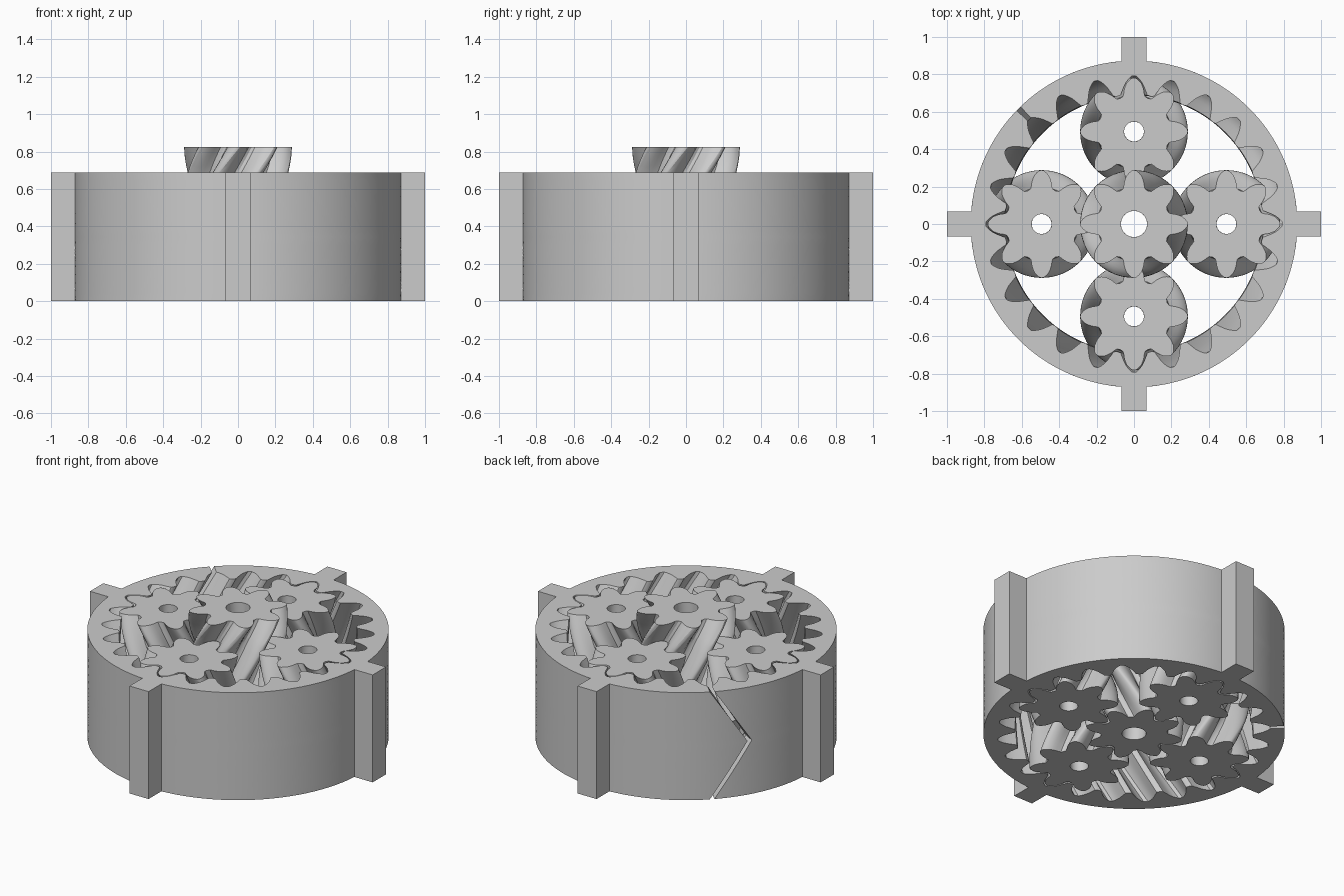
import bpy, bmesh, math
from math import radians, cos, sin

cube = bpy.data.objects.get("Cube")
if cube:
    bpy.data.objects.remove(cube, do_unlink=True)

HEIGHT = 0.687        # ring and planet height
SUN_TOP = 0.825
ORBIT = 0.494         # sun to planet distance
STEPS = 8             # layers per half of the herringbone

grey = bpy.data.materials.new("plain grey")
grey.use_nodes = True
colour = (0.6, 0.6, 0.6, 1)
grey.diffuse_color = colour
grey.node_tree.nodes["Principled BSDF"].inputs["Base Color"].default_value = colour

# half profiles from the tooth (or slot) centre to the middle of the gap: degrees, radius
TOOTH = [(0, .288), (2.2, .286), (5.5, .275), (8.5, .262), (10.8, .247),
         (13.3, .228), (15.2, .21), (17.2, .197), (22.5, .192)]
SLOT = [(0, .792), (.9, .791), (2, .778), (3, .762), (3.85, .745),
        (4.6, .725), (5.3, .708), (5.9, .692), (7.5, .688)]


def finish(bm, name, location=(0, 0, 0)):
    bmesh.ops.recalc_face_normals(bm, faces=bm.faces)
    mesh = bpy.data.meshes.new(name)
    bm.to_mesh(mesh)
    bm.free()
    mesh.materials.append(grey)
    obj = bpy.data.objects.new(name, mesh)
    obj.location = location
    bpy.context.collection.objects.link(obj)
    bpy.ops.object.select_all(action='DESELECT')
    obj.select_set(True)
    bpy.context.view_layer.objects.active = obj
    bpy.ops.object.shade_smooth_by_angle(angle=radians(30))
    return obj


def full_profile(half, count):
    """Mirror the half tooth and repeat it around the circle."""
    one = [(-a, r) for a, r in half[:0:-1]] + half[:-1]
    pitch = 360 / count
    return [(a + pitch * k, r) for k in range(count) for a, r in one]


def twisted_band(name, profile, other_radius, layers, closed, location=(0, 0, 0)):
    """Stack a toothed wall and a round wall, turned layer by layer, and cap both ends."""
    bm = bmesh.new()
    rows = []
    for z, turn in layers:
        toothed, plain = [], []
        for a, r in profile:
            t = radians(a + turn)
            toothed.append(bm.verts.new((r * cos(t), r * sin(t), z)))
            plain.append(bm.verts.new((other_radius * cos(t), other_radius * sin(t), z)))
        rows.append((toothed, plain))
    n = len(profile)
    for i in range(n if closed else n - 1):
        j = (i + 1) % n
        for low, high in zip(rows, rows[1:]):
            for w in (0, 1):
                bm.faces.new((low[w][i], low[w][j], high[w][j], high[w][i]))
        for t, p in (rows[0], rows[-1]):
            bm.faces.new((t[i], t[j], p[j], p[i]))
    if not closed:
        for low, high in zip(rows, rows[1:]):
            for i in (0, n - 1):
                bm.faces.new((low[0][i], low[1][i], high[1][i], high[0][i]))
    return finish(bm, name, location)


def herringbone(twist, start=0):
    """Heights and turns: zero at both ends, the full twist in the middle."""
    return [(HEIGHT * k / (2 * STEPS), start + twist * (1 - abs(k - STEPS) / STEPS))
            for k in range(2 * STEPS + 1)]


# Ring with internal teeth, split by a slit that follows one slot
slots = full_profile(SLOT, 24)
slit = 135
ring = sorted(((a - slit) % 360 + slit, r) for a, r in slots)
ring = [(a, r) for a, r in ring if slit + 0.8 < a < slit + 359.2]
twisted_band("ring_gear", ring, 0.873, herringbone(15), False)

# Four outer tabs on the ring
for k, side in enumerate(("left", "back", "right", "front")):
    bm = bmesh.new()
    bmesh.ops.create_cube(bm, size=1)
    bmesh.ops.scale(bm, vec=(0.14, 0.135, HEIGHT), verts=bm.verts)
    tab = finish(bm, side + "_tab")
    angle = radians(90 * k)
    tab.location = (0.93 * cos(angle), 0.93 * sin(angle), HEIGHT / 2)
    tab.rotation_euler.z = angle

# Planet gears
teeth = full_profile(TOOTH, 8)
for k, side in enumerate(("left", "back", "right", "front")):
    angle = radians(90 * k)
    twisted_band(side + "_planet_gear", teeth, 0.053, herringbone(45), True,
                 (ORBIT * cos(angle), ORBIT * sin(angle), 0))

# Sun gear, turned the other way and continued above the ring
layers = herringbone(-45, 22.5)
for k in range(1, 5):
    layers.append((HEIGHT + (SUN_TOP - HEIGHT) * k / 4, 22.5 + 22.5 * k / 4))
twisted_band("sun_gear", teeth, 0.07, layers, True)
